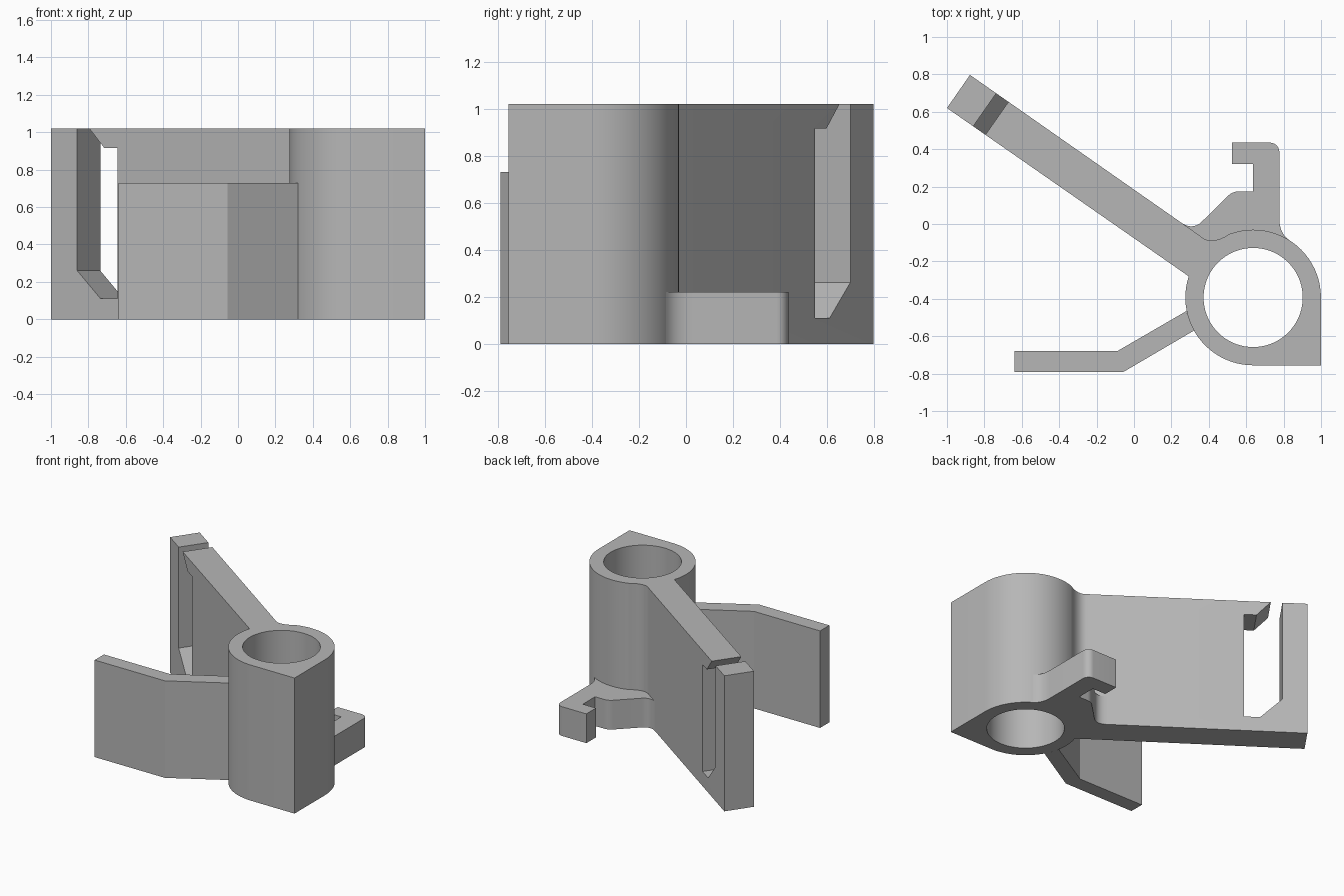
import bpy, bmesh, math
from mathutils import Vector

if "Cube" in bpy.data.objects:
    bpy.data.objects.remove(bpy.data.objects["Cube"], do_unlink=True)

grey = bpy.data.materials.new("plain_grey")
grey.use_nodes = True
grey.diffuse_color = (0.47, 0.47, 0.47, 1)
grey.node_tree.nodes["Principled BSDF"].inputs["Base Color"].default_value = grey.diffuse_color

CX, CY, R, BORE = 0.637, -0.393, 0.3625, 0.265
HEIGHT = 1.02


def arc(a, b, r=R, cx=CX, cy=CY, step=5):
    n = max(2, round(abs(b - a) / step))
    angles = [math.radians(a + (b - a) * i / n) for i in range(n + 1)]
    return [(cx + r * math.cos(t), cy + r * math.sin(t)) for t in angles]


def bend(p, c, q, n=8):
    p, c, q = Vector(p), Vector(c), Vector(q)
    return [tuple(p * (1 - t) ** 2 + c * 2 * t * (1 - t) + q * t * t)
            for t in (i / n for i in range(n + 1))]


def prism(name, points, push):
    bm = bmesh.new()
    face = bm.faces.new([bm.verts.new(p) for p in points])
    grown = bmesh.ops.extrude_face_region(bm, geom=[face])["geom"]
    bmesh.ops.translate(bm, vec=push, verts=[v for v in grown if isinstance(v, bmesh.types.BMVert)])
    bmesh.ops.recalc_face_normals(bm, faces=bm.faces)
    mesh = bpy.data.meshes.new(name)
    bm.to_mesh(mesh)
    bm.free()
    mesh.materials.append(grey)
    ob = bpy.data.objects.new(name, mesh)
    bpy.context.collection.objects.link(ob)
    return ob


def plate(name, outline, height, base=0):
    return prism(name, [(x, y, base) for x, y in outline], (0, 0, height))


def activate(ob):
    bpy.ops.object.select_all(action="DESELECT")
    ob.select_set(True)
    bpy.context.view_layer.objects.active = ob


def cut(ob, cutter):
    mod = ob.modifiers.new("cut", "BOOLEAN")
    mod.operation, mod.solver, mod.object = "DIFFERENCE", "EXACT", cutter
    activate(ob)
    bpy.ops.object.modifier_apply(modifier=mod.name)
    bpy.data.objects.remove(cutter, do_unlink=True)


# Socket with square corner and long diagonal arm, one full-height outline
arm_fillet = bend((0.513, -0.052), (0.41, -0.12), (0.35, -0.061))
body = plate("socket_and_arm",
             [(-1, 0.62)] + arc(161.8, 270) + [(CX + R, CY - R)]
             + arc(0, 110) + arm_fillet + [(-0.877, 0.797)], HEIGHT)

# Round bore through the socket
cut(body, plate("bore_cutter", arc(0, 355, BORE), HEIGHT + 0.2, -0.1))

# Open-topped slot through the arm, square to its faces
along = Vector((1.285, -0.90, 0)).normalized()
across = Vector((-along.y, along.x, 0))
slot = [(-0.86, 1.1), (-0.86, 0.26), (-0.735, 0.11), (-0.645, 0.11),
        (-0.645, 0.915), (-0.715, 0.915), (-0.795, 1.02), (-0.795, 1.1)]
start = Vector((-1, 0.62, 0)) - across * 0.1
cut(body, prism("slot_cutter",
                [start + along * ((x + 1) / along.x) + Vector((0, 0, z)) for x, z in slot],
                across * 0.42))

# Bent front arm, ending on the socket wall
front = plate("front_arm",
              [(-0.64, -0.79), (-0.055, -0.79)] + arc(209.2, 191.4)
              + [(-0.09, -0.68), (-0.64, -0.68)], 0.73)

# Low hook behind the socket
hook = plate("hook",
             bend((0.25, 0.009), (0.31, -0.035), (0.36, 0.01))
             + bend((0.5, 0.148), (0.525, 0.174), (0.56, 0.174))
             + [(0.635, 0.174), (0.635, 0.32), (0.525, 0.32), (0.525, 0.435)]
             + arc(90, 0, 0.05, 0.727, 0.385, 11)
             + bend((0.777, 0.03), (0.777, -0.05), (0.83, -0.086))
             + arc(60, 110) + arm_fillet, 0.22)

for ob in (body, front, hook):
    activate(ob)
    bpy.ops.object.shade_smooth_by_angle(angle=math.radians(25))
